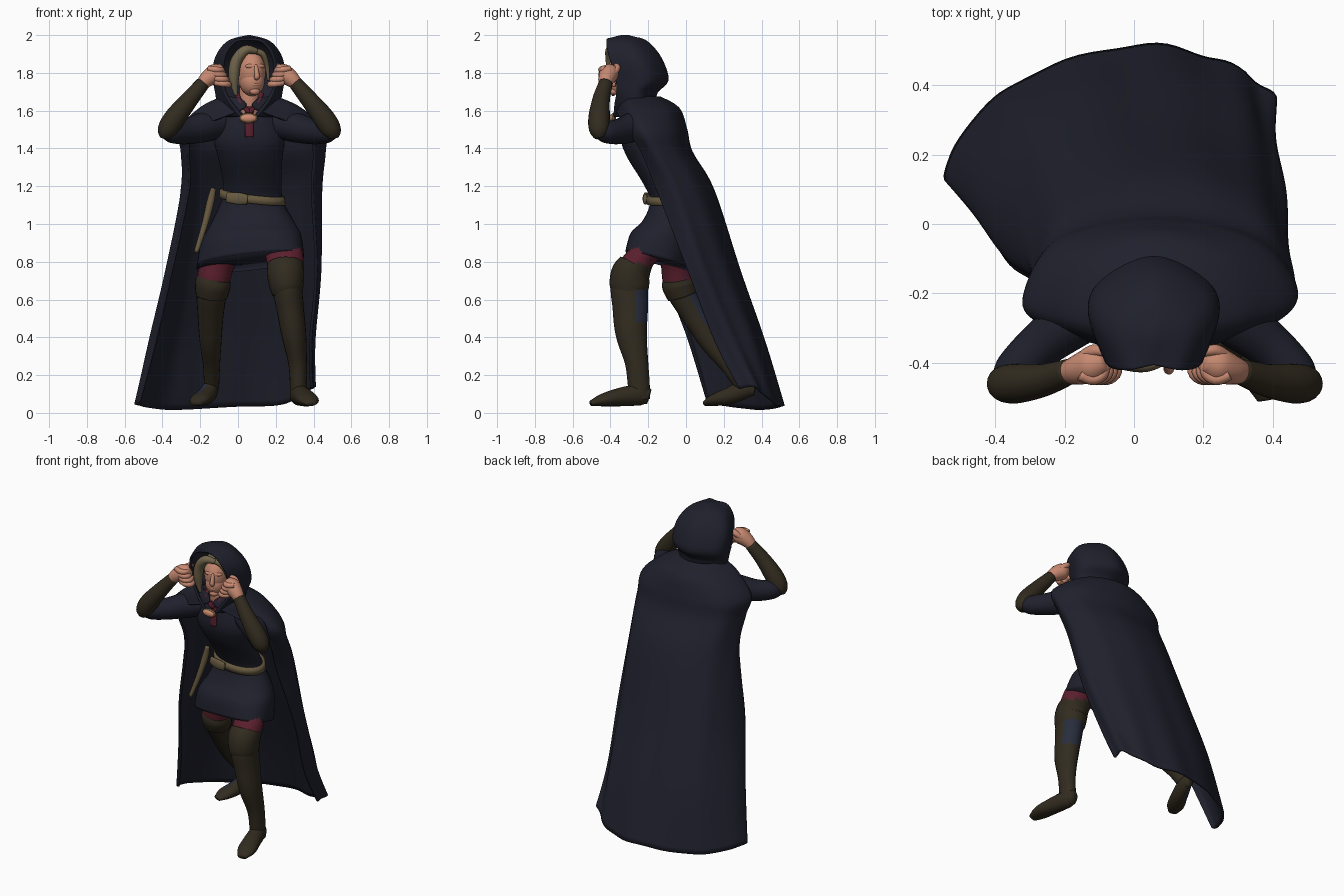
import bpy, bmesh, math
from mathutils import Vector, Matrix

COLOURS = {
    "navy_cloth": (0.0135, 0.0145, 0.025), "brown_leather": (0.031, 0.024, 0.0135),
    "skin": (0.57, 0.25, 0.165), "tan_leather": (0.135, 0.10, 0.05),
    "blond_hair": (0.165, 0.13, 0.07), "dark_red_cloth": (0.105, 0.014, 0.027),
    "slate_cloth": (0.021, 0.026, 0.045), "copper": (0.62, 0.26, 0.16),
}
MATS = {}
for key, rgb in COLOURS.items():
    MATS[key] = bpy.data.materials.new(key)
    MATS[key].diffuse_color = (*rgb, 1)


def smooth(pts, n):
    """Catmull-Rom subdivision of a list of equal-length tuples."""
    out = []
    for i in range(len(pts) - 1):
        a, b, c, d = pts[max(i - 1, 0)], pts[i], pts[i + 1], pts[min(i + 2, len(pts) - 1)]
        for k in range(n):
            t = k / n
            out.append(tuple(0.5 * (2 * q + (r - p) * t + (2 * p - 5 * q + 4 * r - s) * t * t
                                    + (3 * q - p - 3 * r + s) * t ** 3)
                             for p, q, r, s in zip(a, b, c, d)))
    return out + [tuple(pts[-1])]


def grid(name, rows, mats, closed=False, thick=0, rule=None):
    """Skin a grid of points; closed rows become capped tubes."""
    bm = bmesh.new()
    vs = [[bm.verts.new(p) for p in row] for row in rows]
    n = len(rows[0])
    for a, b in zip(vs, vs[1:]):
        for j in range(n if closed else n - 1):
            k = (j + 1) % n
            bm.faces.new((a[j], a[k], b[k], b[j]))
    if closed:
        bm.faces.new(vs[0])
        bm.faces.new(vs[-1])
    else:
        bmesh.ops.remove_doubles(bm, verts=bm.verts, dist=1e-4)
    bmesh.ops.recalc_face_normals(bm, faces=bm.faces)
    bm.normal_update()
    for f in bm.faces:
        f.smooth = True
        if rule:
            f.material_index = rule(f.calc_center_median(), f.normal)
    me = bpy.data.meshes.new(name)
    bm.to_mesh(me)
    bm.free()
    for m in mats.split():
        me.materials.append(MATS[m])
    ob = bpy.data.objects.new(name, me)
    bpy.context.collection.objects.link(ob)
    if thick:
        mod = ob.modifiers.new("thickness", "SOLIDIFY")
        mod.thickness, mod.offset = thick, 0
    return ob


def tube(name, path, mats, ref=(0, 1, 0), floor=None, rule=None, sides=20, n=6):
    """Tube along (x, y, z, side radius, other radius) points."""
    path = smooth([p if len(p) == 5 else (*p, p[3]) for p in path], n)
    rows = []
    for i, p in enumerate(path):
        t = Vector(path[min(i + 1, len(path) - 1)][:3]) - Vector(path[max(i - 1, 0)][:3])
        u = t.cross(Vector(ref)).normalized()
        v = u.cross(t).normalized()
        row = []
        for k in range(sides):
            a = math.tau * k / sides
            q = Vector(p[:3]) + u * p[3] * math.cos(a) + v * p[4] * math.sin(a)
            if floor is not None:
                q.z = max(q.z, floor)
            row.append(q)
        rows.append(row)
    return grid(name, rows, mats, True, rule=rule)


def ball(name, loc, radii, mat, rot=0):
    bm = bmesh.new()
    m = Matrix.Translation(loc) @ Matrix.Rotation(rot, 4, 'Z') @ Matrix.Diagonal((*radii, 1))
    bmesh.ops.create_uvsphere(bm, u_segments=24, v_segments=16, radius=1, matrix=m)
    for f in bm.faces:
        f.smooth = True
    me = bpy.data.meshes.new(name)
    bm.to_mesh(me)
    bm.free()
    me.materials.append(MATS[mat])
    bpy.context.collection.objects.link(bpy.data.objects.new(name, me))


def sheet(rows, nu, nv):
    """Smooth a coarse grid of points in both directions."""
    wide = [smooth(r, nu) for r in rows]
    return [list(r) for r in zip(*[smooth(list(c), nv) for c in zip(*wide)])]


# Cloak: U-shaped sections from neck to hem, left front round the back to right front
SECTIONS = [
    (1.67, (.01, -.34), (-.08, -.28), (-.05, -.18), (.06, -.14), (.17, -.18), (.20, -.28), (.11, -.34)),
    (1.61, (.03, -.37), (-.19, -.28), (-.14, -.11), (.06, -.04), (.27, -.11), (.32, -.28), (.09, -.37)),
    (1.50, (-.23, -.305), (-.31, -.23), (-.21, -.06), (.06, .0), (.34, -.06), (.455, -.22), (.36, -.305)),
    (1.38, (-.26, -.245), (-.295, -.18), (-.21, -.03), (.06, .03), (.33, -.02), (.455, -.15), (.40, -.235)),
    (1.18, (-.26, -.18), (-.295, -.10), (-.20, .07), (.05, .145), (.31, .09), (.435, -.05), (.39, -.155)),
    (.75, (-.355, -.12), (-.375, .0), (-.25, .215), (.02, .285), (.28, .235), (.425, .10), (.41, .01)),
    (.38, (-.44, .01), (-.46, .11), (-.30, .33), (.0, .41), (.27, .37), (.395, .25), (.38, .15)),
    (.0, (-.53, .11), (-.525, .20), (-.36, .39), (-.02, .51), (.24, .47), (.395, .37), (.385, .28)),
]


def hem(x):
    return max(.008, .035 + .05 * x) + .5 * max(0, x - .24) + 1.2 * max(0, -.5 - x)


cloak = sheet([[(x, y, s[0] or hem(x)) for x, y in s[1:]] for s in SECTIONS], 10, 7)
for i, row in enumerate(cloak):
    amp = .008 * max(0, i / len(cloak) - .3)
    for j, (x, y, z) in enumerate(row):
        w = amp * math.sin(j * .75 + 1.5 * i / len(cloak))
        row[j] = (x + w * (x > .3 or x < -.3), y + w, z)
grid("cloak", cloak, "navy_cloth", thick=.014)

# Hood: z, front y, back y, half width, opening half width
hood = []
for z, yf, yb, hw, fh in [(1.57, -.38, -.16, .13, .035), (1.64, -.375, -.165, .16, .09),
                          (1.70, -.365, -.155, .172, .125), (1.76, -.37, -.10, .182, .135),
                          (1.85, -.395, -.122, .18, .135), (1.92, -.415, -.165, .15, .112),
                          (1.97, -.42, -.22, .095, .065), (1.993, -.405, -.28, 0, 0)]:
    ym = yf * .5 + yb * .5
    half = [(-fh, yf, -1), (-hw, ym, 0), (-.72 * hw, yb * .8 + yf * .2, 0)]
    full = half + [(0, yb, -.5)] + [(-x, y, d) for x, y, d in half[::-1]]
    hood.append([(.057 + x, y, z + d * .016 * (z > 1.98)) for x, y, d in full])
grid("hood", sheet(hood, 8, 5), "navy_cloth", thick=.014)

# Tunic: z, centre x, centre y, radius x, radius y, with a slanted skirt hem
BODY = [(1.62, .06, -.26, .05, .05), (1.57, .06, -.245, .14, .085), (1.45, .06, -.235, .185, .11),
        (1.35, .065, -.205, .17, .105), (1.22, .075, -.13, .155, .10), (1.12, .075, -.085, .165, .105),
        (1.0, .075, -.085, .225, .145), (.92, .07, -.115, .265, .175), (.80, .065, -.135, .285, .175)]
tunic = []
for z, cx, cy, rx, ry in smooth(BODY, 5):
    low = min(1, max(0, (1.12 - z) / .32))
    ring = []
    for k in range(40):
        a = math.tau * k / 40
        c, s, e = math.cos(a), math.sin(a), 1 - .22 * low
        x, y = rx * math.copysign(abs(c) ** e, c), ry * math.copysign(abs(s) ** e, s)
        ring.append((cx + x, cy + y - .16 * low * x, z + low * (.11 * x - .26 * y)))
    tunic.append(ring)
grid("tunic", tunic, "navy_cloth", True)

# Belt, buckle, hanging scabbard and the red throat lacing
belt = [[(.075 + r * math.cos(a), -.09 + (r - .055) * math.sin(a),
          z - .04 * math.cos(a) * .5 + .012 * math.sin(a)) for a in [math.tau * k / 40 for k in range(40)]]
        for z, r in [(1.12, .155), (1.12, .177), (1.165, .172), (1.165, .15)]]
grid("belt", belt, "tan_leather", True)
tube("buckle", [(-.06, -.20, 1.14, .026, .012), (0, -.215, 1.135, .032, .014),
                (.05, -.215, 1.13, .026, .012)], "tan_leather")
tube("scabbard", [(-.13, -.14, 1.19, .014), (-.145, -.14, 1.12, .02), (-.175, -.16, 1.0, .017),
                  (-.222, -.19, .85, .012)], "tan_leather")
tube("throat_lacing", [(.06, -.335, 1.62, .022, .012), (.06, -.342, 1.55, .022, .012),
                       (.06, -.346, 1.46, .022, .01)], "dark_red_cloth")
for s in (-1, 1):
    tube("collar_edge", [(.06, -.36, 1.59, .012), (.06 + s * .045, -.35, 1.64, .012),
                         (.06 + s * .065, -.31, 1.69, .012)], "dark_red_cloth")
ball("clasp_rim", (.055, -.385, 1.56), (.05, .014, .028), "tan_leather")
ball("clasp", (.055, -.392, 1.56), (.042, .014, .021), "copper")

# Neck and head, turned slightly to one side
tube("neck", [(.06, -.27, 1.56, .06), (.06, -.29, 1.66, .055), (.065, -.29, 1.76, .055)], "skin")
TURN = math.radians(18)
HEAD = Matrix.Translation((.065, -.31, 1.80)) @ Matrix.Rotation(TURN, 4, 'Z')
for name, loc, radii, mat in [
        ("skull", (0, 0, .01), (.08, .105, .115), "skin"),
        ("jaw", (0, -.032, -.045), (.066, .072, .078), "skin"),
        ("chin", (0, -.078, -.098), (.028, .022, .02), "skin"),
        ("brow", (0, -.082, .035), (.055, .02, .016), "skin"),
        ("lips", (0, -.093, -.062), (.022, .011, .01), "skin"),
        ("hair_cap", (0, .022, .03), (.09, .105, .115), "blond_hair")]:
    ball(name, HEAD @ Vector(loc), radii, mat, TURN)
tube("nose", [tuple(HEAD @ Vector(p)) + (r,) for p, r in
              [((0, -.092, .04), .01), ((0, -.113, -.005), .013), ((0, -.113, -.022), .015),
               ((0, -.098, -.03), .01)]], "skin")
tube("left_hair", [(.10, -.385, 1.915, .015), (.04, -.40, 1.92, .026), (-.01, -.395, 1.86, .03),
                   (-.022, -.39, 1.77, .027), (-.01, -.385, 1.68, .008)], "blond_hair")
tube("right_hair", [(.07, -.385, 1.92, .016), (.13, -.37, 1.90, .016), (.155, -.34, 1.83, .012),
                    (.16, -.33, 1.76, .006)], "blond_hair")

# Arms and hands gripping the hood, mirrored about the body's centre line
for side in ("left", "right"):
    def pts(path):
        return [((.12 - p[0]) if side == "right" else p[0], *p[1:]) for p in path]
    tube(side + "_sleeve", pts([(-.08, -.23, 1.53, .07), (-.17, -.275, 1.515, .08), (-.27, -.35, 1.49, .068),
                                (-.35, -.425, 1.485, .057), (-.385, -.455, 1.485, .035)]), "navy_cloth")
    tube(side + "_gauntlet", pts([(-.385, -.455, 1.455, .028), (-.375, -.46, 1.495, .052),
                                  (-.335, -.46, 1.56, .057), (-.26, -.45, 1.655, .047),
                                  (-.185, -.425, 1.745, .037)]), "brown_leather")
    tube(side + "_hand", pts([(-.20, -.43, 1.73, .030), (-.16, -.42, 1.77, .044),
                              (-.115, -.405, 1.80, .050), (-.08, -.395, 1.82, .028)]), "skin")
    for i in range(4):
        z = 1.742 + .025 * i
        x = -.012 * i
        tube(f"{side}_finger", pts([(-.12 + x, -.435, z + .006, .016), (-.08 + x, -.448, z, .017),
                                    (-.05 + x, -.425, z - .003, .016), (-.065 + x, -.375, z - .004, .013)]),
             "skin", ref=(0, 0, 1), sides=10, n=4)
    tube(side + "_thumb", pts([(-.15, -.385, 1.795, .018), (-.115, -.365, 1.825, .018),
                               (-.08, -.37, 1.84, .013)]), "skin", sides=10)


# Legs: red cloth above the boot tops, slate patches behind the knee
def leg_rule(top):
    def rule(c, n):
        if c.z > top:
            return 1
        return 2 if n.y > .35 and .48 < c.z < .68 else 0
    return rule


LEATHER = "brown_leather dark_red_cloth slate_cloth"
tube("front_leg", [(.17, -.09, .95, .08, .08), (.243, -.225, .84, .10, .075), (.255, -.295, .70, .085, .098),
                   (.275, -.295, .56, .073, .094), (.295, -.29, .42, .066, .083), (.315, -.262, .27, .05, .062),
                   (.32, -.25, .15, .045, .058), (.32, -.245, .07, .045, .055)], LEATHER, rule=leg_rule(.785))
tube("back_leg", [(-.02, -.08, .95, .08, .09), (-.105, -.05, .80, .09, .085), (-.135, -.03, .67, .085, .085),
                  (-.145, .04, .53, .07, .07), (-.145, .13, .38, .058, .06), (-.14, .23, .25, .045, .047),
                  (-.14, .305, .14, .04, .042)], LEATHER, rule=leg_rule(.70))
# Folded boot cuffs
tube("front_boot_cuff", [(.25, -.27, .785, .096, .086), (.252, -.295, .735, .098, .102),
                         (.257, -.30, .67, .09, .104), (.262, -.302, .63, .08, .088)], "brown_leather")
tube("back_boot_cuff", [(-.125, -.043, .715, .088, .082), (-.133, -.035, .68, .095, .093),
                        (-.14, -.015, .62, .085, .084)], "brown_leather")
# Feet with flat soles
tube("front_foot", [(.32, -.195, .085, .03, .04), (.32, -.24, .095, .046, .055), (.345, -.34, .085, .054, .05),
                    (.372, -.44, .068, .057, .034), (.385, -.505, .05, .03, .014)],
     "brown_leather", ref=(0, 0, 1), floor=.035)
tube("back_foot", [(-.14, .365, .12, .025, .03), (-.145, .31, .125, .042, .05), (-.17, .23, .09, .05, .045),
                   (-.205, .15, .068, .053, .032), (-.225, .10, .05, .028, .014)],
     "brown_leather slate_cloth", ref=(0, 0, 1), floor=.035,
     rule=lambda c, n: 1 if c.y > .16 and n.x < -.1 and c.z > .06 else 0)
